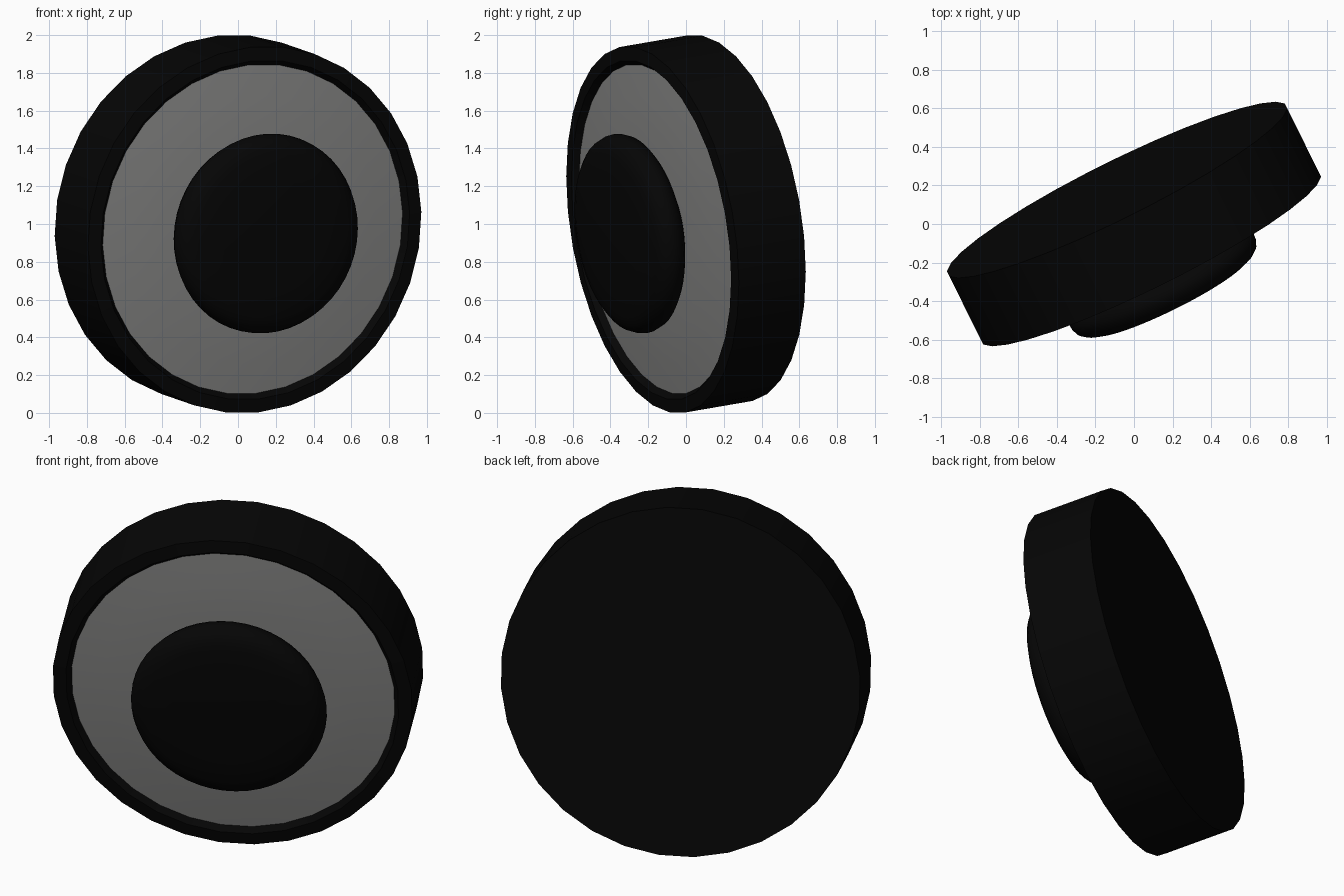
import bpy, bmesh, math
from mathutils import Vector, Matrix

if "Cube" in bpy.data.objects:
    bpy.data.objects.remove(bpy.data.objects["Cube"])

# Axis of the round housing, pointing out of its front
AZ = math.radians(26.4)
DROP = math.asin(0.152)
axis = Vector((math.sin(AZ) * math.cos(DROP), -math.cos(AZ) * math.cos(DROP), -math.sin(DROP)))
PLACE = Matrix.Translation((0, 0, 1)) @ axis.to_track_quat('Z', 'Y').to_matrix().to_4x4()


def material(name, rgb):
    m = bpy.data.materials.new(name)
    m.diffuse_color = (*rgb, 1)
    m.use_nodes = True
    m.node_tree.nodes["Principled BSDF"].inputs["Base Color"].default_value = m.diffuse_color
    return m


black = material("black", (0.0016, 0.0016, 0.0016))
grey = material("grey", (0.25, 0.25, 0.245))


def lathe(name, profile, sides, mat):
    """Turn (radius, height) points around the axis; radius 0 closes an end."""
    bm = bmesh.new()
    rings = []
    for r, h in profile:
        if r == 0:
            rings.append([bm.verts.new((0, 0, h))])
        else:
            rings.append([bm.verts.new((r * math.cos(2 * math.pi * (i + 0.5) / sides),
                                        r * math.sin(2 * math.pi * (i + 0.5) / sides), h))
                          for i in range(sides)])
    for a, b in zip(rings, rings[1:]):
        for i in range(sides):
            j = (i + 1) % sides
            if len(a) == 1:
                bm.faces.new((a[0], b[j], b[i]))
            elif len(b) == 1:
                bm.faces.new((a[i], a[j], b[0]))
            else:
                bm.faces.new((a[i], a[j], b[j], b[i]))
    bmesh.ops.recalc_face_normals(bm, faces=bm.faces)
    # an open part must face out of the front
    if profile[0][0] > 0 and sum(f.normal.z for f in bm.faces) < 0:
        bmesh.ops.reverse_faces(bm, faces=bm.faces)
    bm.transform(PLACE)
    me = bpy.data.meshes.new(name)
    bm.to_mesh(me)
    bm.free()
    me.materials.append(mat)
    ob = bpy.data.objects.new(name, me)
    bpy.context.collection.objects.link(ob)
    bpy.ops.object.select_all(action='DESELECT')
    ob.select_set(True)
    bpy.context.view_layer.objects.active = ob
    bpy.ops.object.shade_smooth_by_angle(angle=math.radians(35))
    return ob


# Housing: flat back, straight wall, front lip stepping down to the ring
lathe("housing", [(0, -0.2), (0.983, -0.2), (0.983, 0.2),
                  (0.91, 0.208), (0.884, 0.176)], 32, black)

# Nearly flat ring, rising gently towards the centre cap
lathe("front_ring", [(0.884, 0.176), (0.72, 0.192), (0.55, 0.204), (0.36, 0.21)], 32, grey)

# Centre cap: rounded disc with an undercut edge
lathe("centre_cap", [(0.37, 0.2), (0.485, 0.26), (0.52, 0.288), (0.534, 0.325), (0.532, 0.35),
                     (0.517, 0.387), (0.485, 0.412), (0.44, 0.428), (0.3, 0.44), (0, 0.446)],
      48, black)
